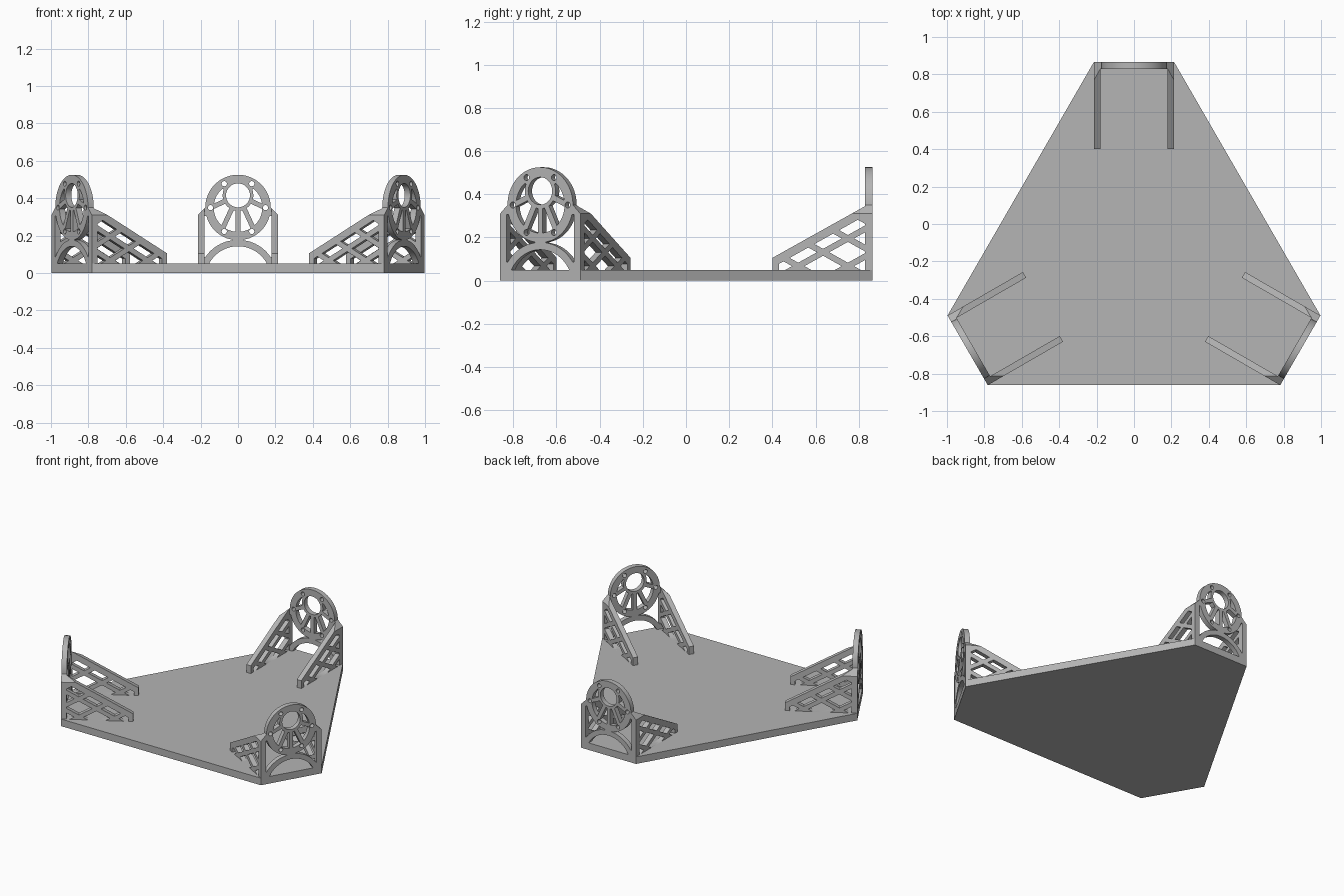
import bpy, bmesh, math
from mathutils import Matrix, Vector

if "Cube" in bpy.data.objects:
    bpy.data.objects.remove(bpy.data.objects["Cube"])

CENTRE = Vector((0, -0.162, 0))
T = 0.05          # plate thickness
SLOPE = 0.558     # slope of rib top and lattice bars

grey = bpy.data.materials.new("light grey")
grey.diffuse_color = (0.46, 0.46, 0.46, 1)
grey.use_nodes = True
grey.node_tree.nodes["Principled BSDF"].inputs["Base Color"].default_value = grey.diffuse_color


def extrude_loops(loops, to3d, depth):
    """Fill an outline with holes, then extrude it along depth."""
    bm = bmesh.new()
    edges = []
    for loop in loops:
        vs = [bm.verts.new(to3d(a, b)) for a, b in loop]
        edges += [bm.edges.new((vs[i - 1], vs[i])) for i in range(len(vs))]
    bmesh.ops.triangle_fill(bm, edges=edges, use_beauty=True)
    ext = bmesh.ops.extrude_face_region(bm, geom=bm.faces[:], use_keep_orig=True)
    moved = [g for g in ext["geom"] if isinstance(g, bmesh.types.BMVert)]
    bmesh.ops.translate(bm, vec=depth, verts=moved)
    bmesh.ops.recalc_face_normals(bm, faces=bm.faces[:])
    return bm


def make_object(name, bm, matrix=Matrix()):
    me = bpy.data.meshes.new(name)
    b = bm.copy()
    bmesh.ops.transform(b, matrix=matrix, verts=b.verts[:])
    b.to_mesh(me)
    b.free()
    me.materials.append(grey)
    ob = bpy.data.objects.new(name, me)
    bpy.context.collection.objects.link(ob)
    bpy.ops.object.select_all(action='DESELECT')
    ob.select_set(True)
    bpy.context.view_layer.objects.active = ob
    bpy.ops.object.shade_smooth_by_angle(angle=math.radians(30))


def arc(cx, cz, r, a0, a1, n):
    return [(cx + r * math.cos(math.radians(a0 + (a1 - a0) * i / n)),
             cz + r * math.sin(math.radians(a0 + (a1 - a0) * i / n))) for i in range(n + 1)]


def circle(cx, cz, r, n):
    return arc(cx, cz, r, 0, 360, n)[:-1]


def mirror(loop):
    return [(-x, z) for x, z in loop]


# ---- motor panel: posts, round head, arch and spoked windows ----
HZ, HR = 0.35, 0.175          # round head
BZ, BR = 0.415, 0.064         # offset bore
AZ, AR = -0.032, 0.175        # arch circle


def window(a0, a1, half=0.013, inner=0.082, ring=0.13, n=10):
    """Opening between two spokes, the bore rim and the head rim."""
    def reach(a):
        s = (BZ - HZ) * math.sin(a)
        return -s + math.sqrt(s * s + ring ** 2 - (BZ - HZ) ** 2)
    a0, a1 = math.radians(a0), math.radians(a1)
    o0, o1 = a0 + math.asin(half / reach(a0)), a1 - math.asin(half / reach(a1))
    di = math.asin(half / inner)
    out = [o0 + (o1 - o0) * i / n for i in range(n + 1)]
    inn = [a1 - di + (a0 - a1 + 2 * di) * i / n for i in range(n + 1)]
    return ([(reach(a) * math.cos(a), BZ + reach(a) * math.sin(a)) for a in out] +
            [(inner * math.cos(a), BZ + inner * math.sin(a)) for a in inn])


def side_opening():
    """Opening between post, round head and arch band."""
    def edge(z):
        h = HR ** 2 - (z - HZ) ** 2
        a = (AR + 0.035) ** 2 - (z - AZ) ** 2
        return math.sqrt(max(h, a, 0))
    zs = [0.085 + (0.305 - 0.085) * i / 24 for i in range(25)]
    return [(0.18, zs[0])] + [(edge(z), z) for z in zs] + [(0.18, zs[-1])]


outline = ([(-0.215, 0.03), (0.215, 0.03), (0.215, 0.31), (0.18, 0.345)] +
           arc(0, HZ, HR, 0, 180, 40) + [(-0.18, 0.345), (-0.215, 0.31)])
tilt = math.degrees(math.asin((T - AZ) / AR))
holes = [circle(0, BZ, BR, 40), arc(0, AZ, AR, tilt, 180 - tilt, 28)]
holes += [circle(0.147 * math.cos(k * math.pi / 3), HZ + 0.147 * math.sin(k * math.pi / 3), 0.014, 16)
          for k in range(6)]
for w in (window(148, 204), window(204, 245), window(245, 270), side_opening()):
    holes += [w, mirror(w)]
panel = extrude_loops([outline] + holes, lambda x, z: (x, 0.83, z), (0, 0.035, 0))

# ---- side rib: sloped frame with a diagonal lattice ----


def clip(poly, a, b, c):
    """Keep the part of a convex polygon where a*y + b*z >= c."""
    out = []
    for p, q in zip(poly, poly[1:] + poly[:1]):
        dp, dq = a * p[0] + b * p[1] - c, a * q[0] + b * q[1] - c
        if dp >= 0:
            out.append(p)
        if dp * dq < 0:
            t = dp / (dp - dq)
            out.append((p[0] + t * (q[0] - p[0]), p[1] + t * (q[1] - p[1])))
    return out


def area(poly):
    return abs(sum(p[0] * q[1] - q[0] * p[1] for p, q in zip(poly, poly[1:] + poly[:1]))) / 2


def top(y):
    return 0.105 + SLOPE * (y - 0.4)


region = [(0.43, T), (0.829, T), (0.829, top(0.83) - 0.045), (0.43, top(0.43) - 0.045)]
HALF = 0.016
rising = [-9] + [T - SLOPE * y for y in (0.72, 0.49)] + [9]
falling = [-9] + [T + SLOPE * y for y in (0.55, 0.78, 1.01, 1.24)] + [9]
cells = []
for u0, u1 in zip(rising, rising[1:]):
    for w0, w1 in zip(falling, falling[1:]):
        cell = region
        for a, b, c in ((-SLOPE, 1, u0 + HALF), (SLOPE, -1, HALF - u1),
                        (SLOPE, 1, w0 + HALF), (-SLOPE, -1, HALF - w1)):
            cell = clip(cell, a, b, c)
        if len(cell) > 2 and area(cell) > 0.0002:
            cells.append(cell)
rib_outline = [(0.4, 0.03), (0.83, 0.03), (0.83, top(0.83)), (0.4, top(0.4))]
rib = extrude_loops([rib_outline] + cells, lambda y, z: (0.18, y, z), (0.035, 0, 0))
# outer top corner chamfer
bmesh.ops.bisect_plane(rib, geom=rib.verts[:] + rib.edges[:] + rib.faces[:],
                       plane_co=(0.215, 0, 0.31), plane_no=(1, 0, 1), clear_outer=True)
bmesh.ops.holes_fill(rib, edges=[e for e in rib.edges if e.is_boundary], sides=0)
bmesh.ops.recalc_face_normals(rib, faces=rib.faces[:])
rib_left = rib.copy()
bmesh.ops.scale(rib_left, vec=(-1, 1, 1), verts=rib_left.verts[:])
bmesh.ops.reverse_faces(rib_left, faces=rib_left.faces[:])

# ---- base plate and three brackets around it ----
corners = []
for i, place in enumerate(("back", "left", "right")):
    turn = (Matrix.Translation(CENTRE) @ Matrix.Rotation(math.radians(120 * i), 4, 'Z') @
            Matrix.Translation(-CENTRE))
    corners += [(turn @ Vector((x, 0.865, 0)))[:2] for x in (0.215, -0.215)]
    make_object(place + "_motor_panel", panel, turn)
    make_object(place + "_rib_a", rib, turn)
    make_object(place + "_rib_b", rib_left, turn)
make_object("base_plate", extrude_loops([corners], lambda x, y: (x, y, 0), (0, 0, T)))
